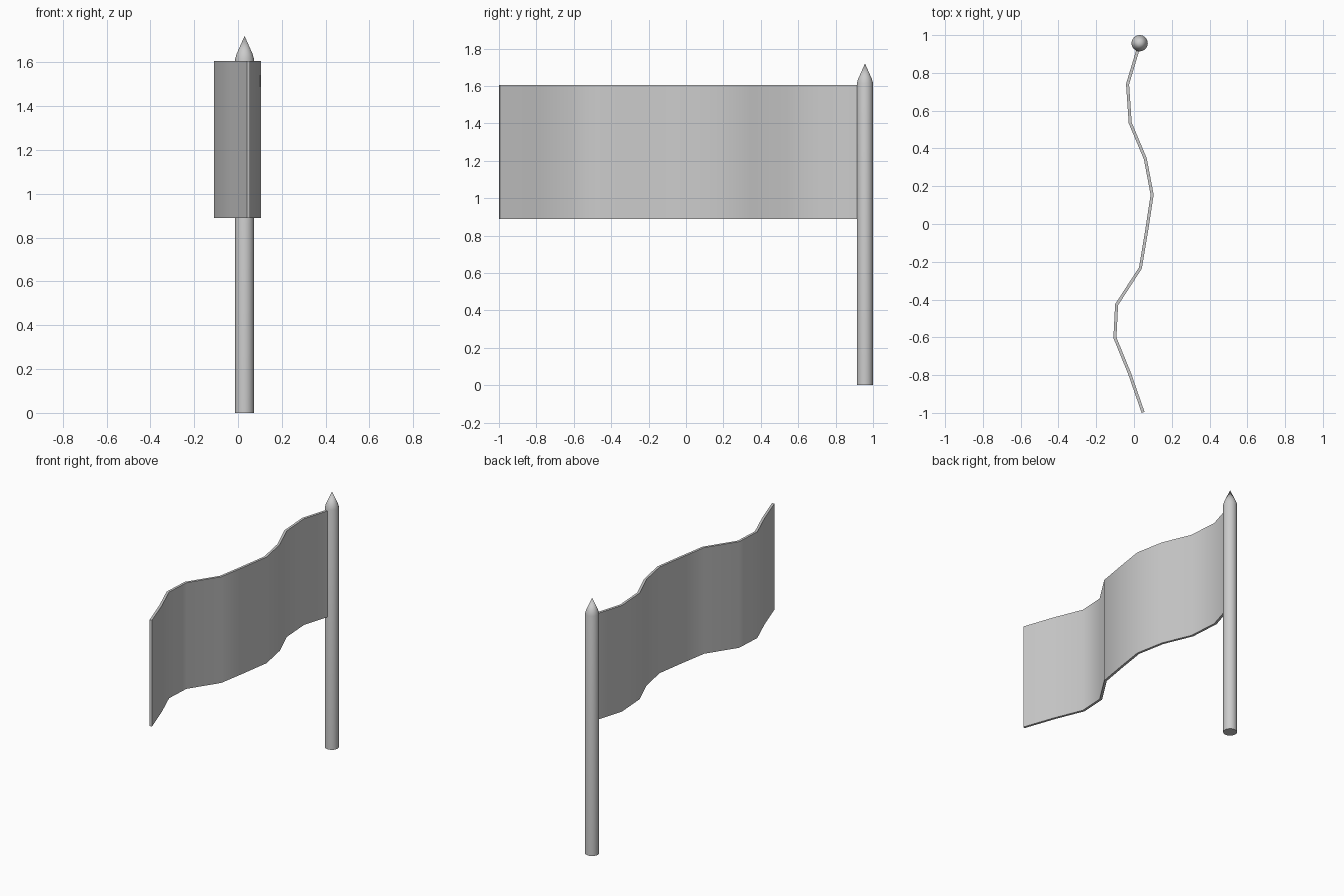
import bpy, bmesh, math
from mathutils import Vector

if "Cube" in bpy.data.objects:
    bpy.data.objects.remove(bpy.data.objects["Cube"])


def make_object(name, bm, angle):
    bmesh.ops.recalc_face_normals(bm, faces=bm.faces)
    mesh = bpy.data.meshes.new(name)
    bm.to_mesh(mesh)
    bm.free()
    obj = bpy.data.objects.new(name, mesh)
    bpy.context.collection.objects.link(obj)
    bpy.ops.object.select_all(action='DESELECT')
    obj.select_set(True)
    bpy.context.view_layer.objects.active = obj
    bpy.ops.object.shade_smooth_by_angle(angle=math.radians(angle))
    return obj


# Pole with pointed tip: a turned profile of (radius, height)
POLE_X, POLE_Y, SIDES = 0.03, 0.957, 32
profile = [(0.043, 0.0), (0.043, 1.615), (0.037, 1.637)]
bm = bmesh.new()
rings = [[bm.verts.new((POLE_X + r * math.cos(2 * math.pi * i / SIDES),
                        POLE_Y + r * math.sin(2 * math.pi * i / SIDES), z))
          for i in range(SIDES)] for r, z in profile]
tip = bm.verts.new((POLE_X, POLE_Y, 1.72))
bm.faces.new(rings[0])
for i in range(SIDES):
    j = (i + 1) % SIDES
    for a, b in zip(rings, rings[1:]):
        bm.faces.new((a[i], a[j], b[j], b[i]))
    bm.faces.new((rings[-1][i], rings[-1][j], tip))
make_object("pole", bm, 30)

# Waving cloth: plan-view path thickened by mitred offsets, then raised
path = [Vector(p) for p in (
    (0.026, 0.94), (-0.034, 0.74), (-0.02, 0.535), (0.06, 0.345),
    (0.096, 0.155), (0.067, -0.035), (0.034, -0.233), (-0.092, -0.427),
    (-0.101, -0.602), (-0.024, -0.79), (0.048, -0.997))]
HALF, Z0, Z1 = 0.008, 0.89, 1.605


def offset(i):
    dirs = [(b - a).normalized() for a, b in zip(path, path[1:])]
    d0, d1 = dirs[max(i - 1, 0)], dirs[min(i, len(dirs) - 1)]
    n0, n1 = Vector((-d0.y, d0.x)), Vector((-d1.y, d1.x))
    n = (n0 + n1).normalized()
    return n * HALF / n.dot(n1)


bm = bmesh.new()
sections = []
for i, p in enumerate(path):
    o = offset(i)
    sections.append([bm.verts.new((*q, z)) for q, z in
                     ((p + o, Z0), (p - o, Z0), (p - o, Z1), (p + o, Z1))])
for a, b in zip(sections, sections[1:]):
    for k in range(4):
        m = (k + 1) % 4
        bm.faces.new((a[k], a[m], b[m], b[k]))
bm.faces.new(sections[0])
bm.faces.new(sections[-1])
make_object("flag_cloth", bm, 40)
